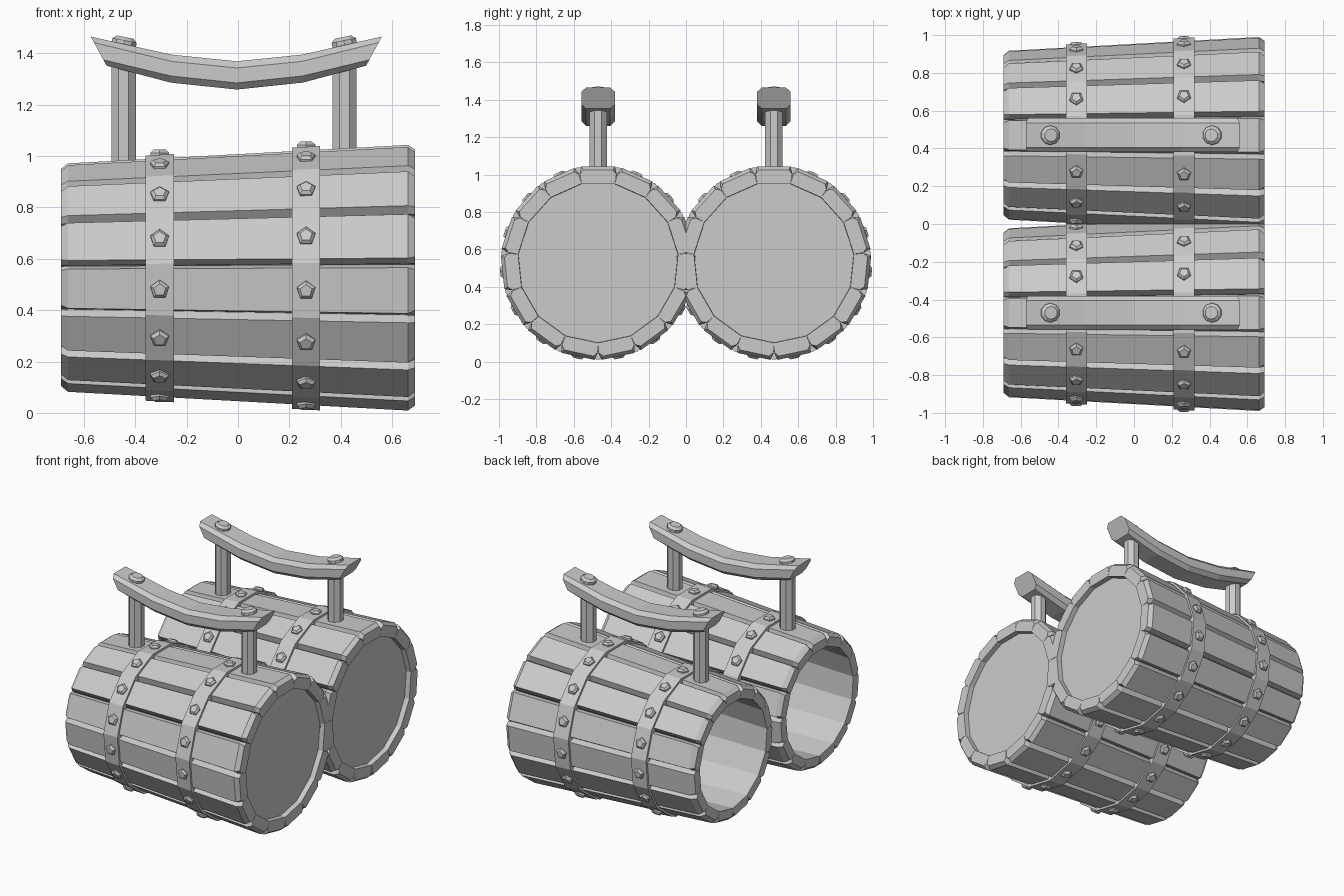
import bpy, bmesh, math
from mathutils import Vector, Matrix

if "Cube" in bpy.data.objects:
    bpy.data.objects.remove(bpy.data.objects["Cube"])

CZ, CY = 0.53, 0.47          # barrel axis height and side offset
N = 15                       # staves per barrel
STEP = 2 * math.pi / N
grey = bpy.data.materials.new("weathered_grey")
grey.diffuse_color = (0.6, 0.6, 0.6, 1)
grey.use_nodes = True
grey.node_tree.nodes["Principled BSDF"].inputs["Base Color"].default_value = grey.diffuse_color


def radius(x):               # tapered outer radius of the staves
    return 0.4775 + 0.0375 * x / 0.69


def inner(x):
    return radius(x) * 0.835


def finish(bm, name):
    bmesh.ops.recalc_face_normals(bm, faces=bm.faces)
    me = bpy.data.meshes.new(name)
    bm.to_mesh(me)
    bm.free()
    me.materials.append(grey)
    ob = bpy.data.objects.new(name, me)
    bpy.context.collection.objects.link(ob)


def loft(bm, sections, closed=False):
    rings = [[bm.verts.new(p) for p in s] for s in sections]
    n = len(rings[0])
    pairs = list(zip(rings, rings[1:] + rings[:1])) if closed else list(zip(rings, rings[1:]))
    for a, b in pairs:
        for i in range(n):
            j = (i + 1) % n
            bm.faces.new((a[i], a[j], b[j], b[i]))
    if not closed:
        bm.faces.new(rings[0])
        bm.faces.new(rings[-1])


def polar(x, r, a, cy):
    return Vector((x, cy + r * math.cos(a), CZ + r * math.sin(a)))


def ring(x, r, cy):          # 15-gon with a flat on top, r is the flat's distance
    rc = r / math.cos(STEP / 2)
    return [polar(x, rc, math.pi / 2 + (k + 0.5) * STEP, cy) for k in range(N)]


def stave_section(x, a, cy, drop):
    ro, ri = radius(x) - drop, inner(x)
    top = math.radians(9.9 - drop * 40)
    side, full = math.radians(11.75), STEP / 2
    half = [(full, ri), (side, radius(x) - 0.028 - drop * 0.3), (top, ro / math.cos(top))]
    pts = [(-t, r) for t, r in half] + [(t, r) for t, r in reversed(half)]
    return [polar(x, r, a + t, cy) for t, r in pts]


def lathe(bm, base, axis, profile, sides, turn=0.0):
    q = axis.to_track_quat('Z', 'Y')
    loft(bm, [[base + q @ Vector((r * math.cos(turn + 2 * math.pi * k / sides),
                                  r * math.sin(turn + 2 * math.pi * k / sides), h))
               for k in range(sides)] for r, h in profile])


for side, cy in (("front", -CY), ("back", CY)):
    # staves with chamfered edges and ends
    bm = bmesh.new()
    for k in range(N):
        a = math.pi / 2 + k * STEP
        loft(bm, [stave_section(x, a, cy, d) for x, d in
                  ((-0.69, 0.02), (-0.662, 0), (0.662, 0), (0.69, 0.02))])
    finish(bm, side + "_staves")

    # closed end, slightly recessed
    bm = bmesh.new()
    loft(bm, [ring(x, inner(x) * math.cos(STEP / 2) + 0.004, cy) for x in (0.61, 0.655)])
    finish(bm, side + "_base")

    # hoops and pentagonal rivets
    for label, hx in (("open_end", -0.305), ("base_end", 0.265)):
        bm = bmesh.new()
        x0, x1 = hx - 0.055, hx + 0.055
        loft(bm, [ring(x, radius(x) + t, cy) for x, t in
                  ((x0, -0.03), (x0, 0.014), (x1, 0.014), (x1, -0.03))], closed=True)
        finish(bm, side + "_" + label + "_hoop")
        bm = bmesh.new()
        for k in range(N):
            a = math.pi / 2 + k * STEP
            axis = Vector((0, math.cos(a), math.sin(a)))
            lathe(bm, polar(hx, radius(hx) + 0.012, a, cy), axis,
                  ((0.038, -0.01), (0.038, 0.01), (0.025, 0.022)), 5, math.pi / 2)
        finish(bm, side + "_" + label + "_rivets")

    # curved grip with chamfered corners
    bm = bmesh.new()
    path = [((-0.573, 1.465), (-0.512, 1.352)), ((-0.26, 1.395), (-0.262, 1.286)),
            ((-0.005, 1.369), (-0.005, 1.259)), ((0.25, 1.395), (0.252, 1.286)),
            ((0.56, 1.465), (0.499, 1.352))]
    w, c = 0.09, 0.026
    sections = []
    for (tx, tz), (bx, bz) in path:
        t, b = Vector((tx, cy, tz)), Vector((bx, cy, bz))
        f = c / (t - b).length
        sections.append([t.lerp(b, v) + Vector((0, y, 0)) for y, v in
                         ((w - c, 0), (w, f), (w, 1 - f), (w - c, 1),
                          (c - w, 1), (-w, 1 - f), (-w, f), (c - w, 0))])
    loft(bm, sections)
    finish(bm, side + "_grip")

    # octagonal posts and the pegs that cap them
    for label, px, tilt in (("open_end", -0.445, 0.2), ("base_end", 0.415, -0.2)):
        bm = bmesh.new()
        lathe(bm, Vector((px, cy, 0)), Vector((0, 0, 1)),
              ((0.051, 0.93), (0.051, 1.40)), 8, math.pi / 8)
        finish(bm, side + "_" + label + "_post")
        bm = bmesh.new()
        lathe(bm, Vector((px, cy, 1.434)), Vector((tilt, 0, 1)).normalized(),
              ((0.051, -0.03), (0.051, 0.016), (0.034, 0.03)), 10)
        finish(bm, side + "_" + label + "_peg")
